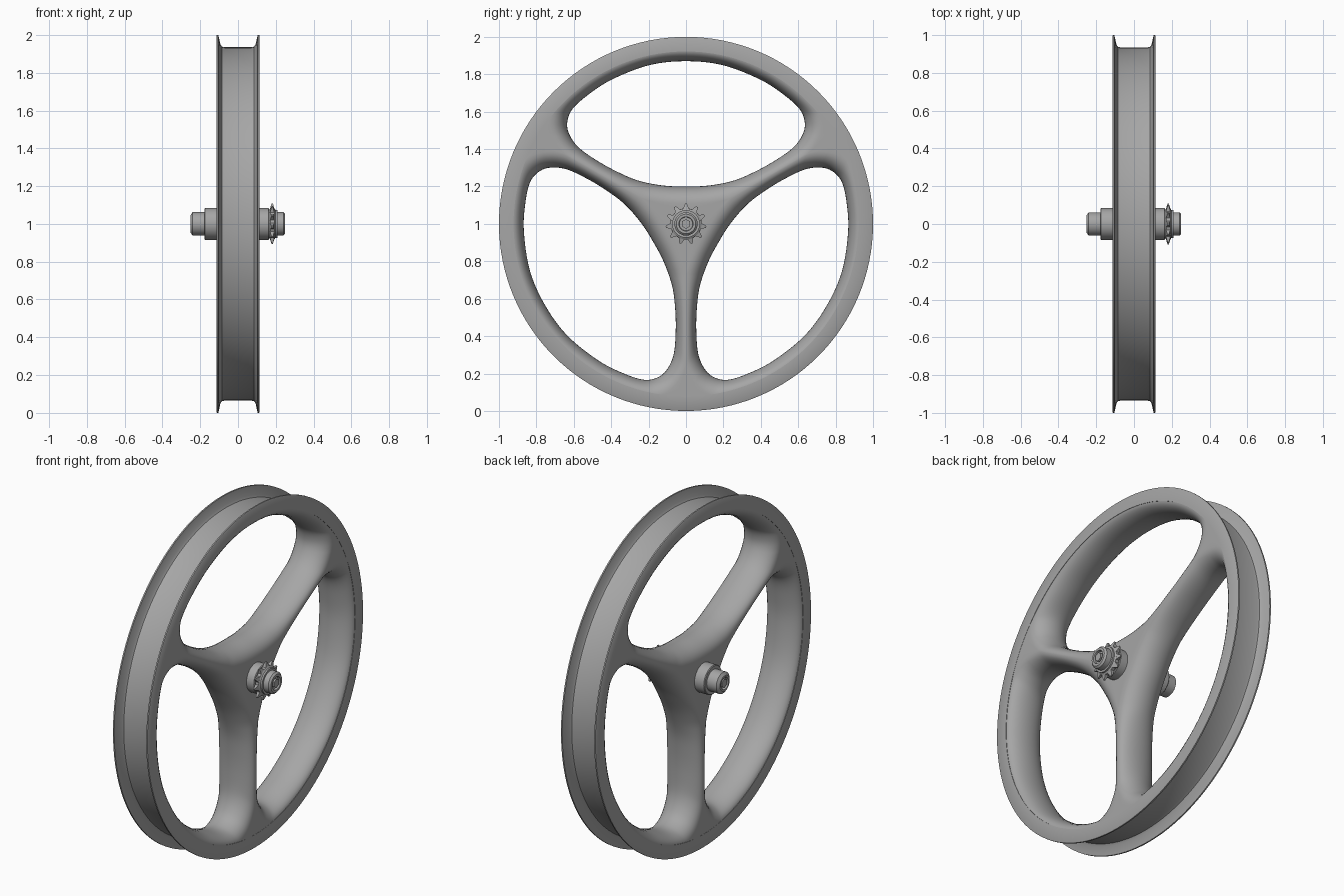
import bpy, bmesh, math
from mathutils import Vector, Matrix

cube = bpy.data.objects.get("Cube")
if cube:
    bpy.data.objects.remove(cube, do_unlink=True)

grey = bpy.data.materials.new("satin_grey")
grey.use_nodes = True
colour = (0.38, 0.38, 0.38, 1)
grey.diffuse_color = colour
grey.node_tree.nodes["Principled BSDF"].inputs["Base Color"].default_value = colour

AXLE_Z = 1.0


def finish(bm, name, angle=35):
    mesh = bpy.data.meshes.new(name)
    bm.to_mesh(mesh)
    bm.free()
    mesh.materials.append(grey)
    ob = bpy.data.objects.new(name, mesh)
    bpy.context.collection.objects.link(ob)
    ob.location.z = AXLE_Z
    bpy.ops.object.select_all(action='DESELECT')
    ob.select_set(True)
    bpy.context.view_layer.objects.active = ob
    bpy.ops.object.shade_smooth_by_angle(angle=math.radians(angle))
    return ob


def lathe(name, profile, steps, closed=False):
    """Spin (x, radius) points around the axle."""
    bm = bmesh.new()
    rings = []
    for i in range(steps):
        a = math.tau * i / steps
        rings.append([bm.verts.new((x, r * math.sin(a), r * math.cos(a))) for x, r in profile])
    n = len(profile)
    for i in range(steps):
        p, q = rings[i], rings[(i + 1) % steps]
        for j in range(n if closed else n - 1):
            k = (j + 1) % n
            bm.faces.new((p[j], p[k], q[k], q[j]))
    bmesh.ops.remove_doubles(bm, verts=bm.verts, dist=1e-5)
    bmesh.ops.recalc_face_normals(bm, faces=bm.faces)
    return finish(bm, name)


# Rim: a channel with two tapered flanges
half = [(0.115, 0.922), (0.115, 0.995), (0.112, 1.0), (0.104, 1.0),
        (0.093, 0.95), (0.085, 0.938), (0.07, 0.935)]
lathe("rim", half + [(-x, r) for x, r in reversed(half)], 128, closed=True)

# Three-spoke body: one window outline, repeated around the axle
OUTER, DEPTH, ROUND = 0.93, 0.114, 0.09
right = [(0, 0.2), (0.12, 0.205), (0.25, 0.23), (0.36, 0.275), (0.47, 0.335),
         (0.57, 0.405), (0.622, 0.475), (0.635, 0.54), (0.61, 0.61),
         (0.53, 0.685), (0.4, 0.77), (0.2, 0.848), (0, 0.87)]
ctrl = [Vector(p) for p in right + [(-y, z) for y, z in reversed(right[1:-1])]]


def spline(points, sub):
    out, n = [], len(points)
    for i in range(n):
        a, b, c, d = (points[(i + k) % n] for k in (-1, 0, 1, 2))
        for s in range(sub):
            t = s / sub
            out.append(0.5 * (2 * b + (c - a) * t + (2 * a - 5 * b + 4 * c - d) * t * t
                              + (3 * b - a - 3 * c + d) * t ** 3))
    return out


outline = spline(ctrl, 6)
centre = Vector((0, 0.53))
slope = 1 / math.sqrt(3)


def sector_edge(p):
    """Follow the ray from the window centre to the sector boundary."""
    d = (p - centre).normalized()
    b = centre.dot(d)
    t = -b + math.sqrt(b * b - centre.length_squared + OUTER ** 2)
    fall = slope * abs(d.x) - d.y
    if fall > 1e-6:
        t = min(t, centre.y / fall)
    return centre + d * t


edges = [sector_edge(p) for p in outline]
for side in (1, -1):
    corner = Vector((side * math.cos(math.pi / 6), 0.5)) * OUTER
    nearest = min(range(len(edges)), key=lambda i: (edges[i] - corner).length)
    edges[nearest] = corner

bm = bmesh.new()
for turn in range(3):
    rot = Matrix.Rotation(math.tau * turn / 3, 3, 'X')
    for side in (1, -1):
        columns = []
        for p, e in zip(outline, edges):
            d = (e - p).length
            rb = min(ROUND, 0.97 * d)
            path = []
            for k in range(9):
                a = math.pi / 2 * k / 8
                path.append((rb * (1 - math.cos(a)), DEPTH * math.sin(a)))
            path += [(rb + (d - rb) * k / 3, DEPTH) for k in (1, 2, 3)]
            col = []
            for s, x in path:
                q = p.lerp(e, s / d)
                col.append(bm.verts.new(rot @ Vector((side * x, q.x, q.y))))
            columns.append(col)
        for i, a in enumerate(columns):
            b = columns[(i + 1) % len(columns)]
            for j in range(len(a) - 1):
                bm.faces.new((a[j], a[j + 1], b[j + 1], b[j]))
bmesh.ops.remove_doubles(bm, verts=bm.verts, dist=1e-4)
bmesh.ops.recalc_face_normals(bm, faces=bm.faces)
bm.normal_update()
top = max(bm.faces, key=lambda f: f.calc_center_median().x)
if top.normal.x < 0:
    bmesh.ops.reverse_faces(bm, faces=bm.faces)
finish(bm, "three_spoke_body", 50)

# Hub barrel and stepped axle with recessed ends
lathe("hub", [(-0.178, 0), (-0.178, 0.08), (-0.174, 0.084), (0.161, 0.084),
              (0.165, 0.08), (0.165, 0)], 48)
lathe("axle", [(-0.235, 0), (-0.235, 0.035), (-0.252, 0.035), (-0.252, 0.045),
               (-0.24, 0.062), (0.24, 0.062), (0.25, 0.052), (0.25, 0.038),
               (0.235, 0.036), (0.235, 0)], 48)
for name, x in (("left_axle_nut", 0.238), ("right_axle_nut", -0.238)):
    lathe(name, [(x - 0.012, 0), (x - 0.012, 0.026), (x + 0.012, 0.026), (x + 0.012, 0)], 6)

# Sprocket: ring, collar and pointed teeth
lathe("sprocket_ring", [(0.16, 0), (0.16, 0.07), (0.172, 0.083), (0.192, 0.083),
                        (0.198, 0.074), (0.208, 0.074), (0.208, 0)], 48)
bm = bmesh.new()
TEETH = 11
for i in range(TEETH):
    place = (Matrix.Rotation(math.tau * i / TEETH, 4, 'X')
             @ Matrix.Translation((0.181, 0, 0.092))
             @ Matrix.Diagonal((0.7, 1, 1, 1))
             @ Matrix.Rotation(math.pi / 4, 4, 'Z'))
    bmesh.ops.create_cone(bm, cap_ends=True, segments=4, radius1=0.026,
                          radius2=0.007, depth=0.034, matrix=place)
finish(bm, "sprocket_teeth", 20)
